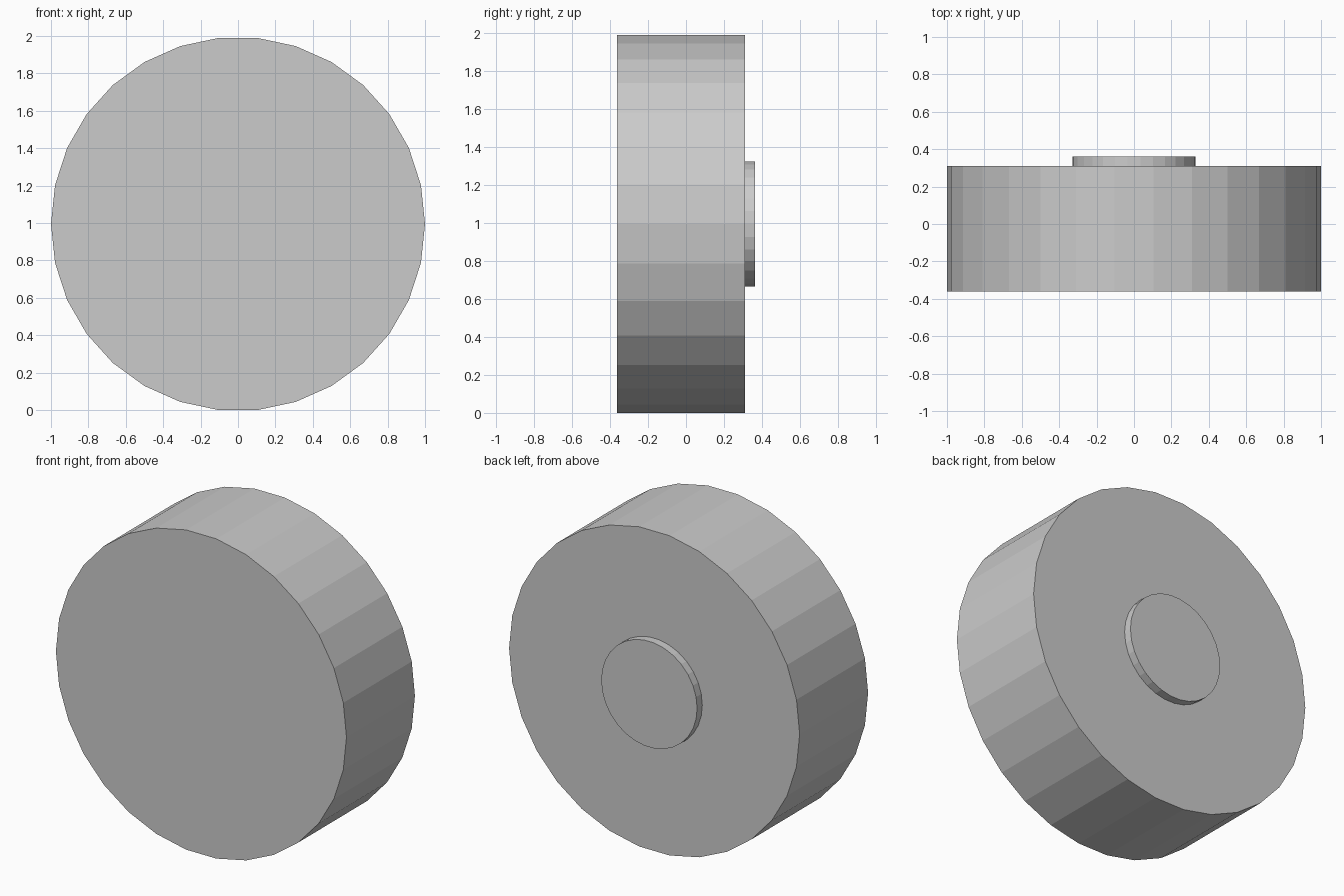
import bpy, bmesh
from math import cos, sin, tau

if "Cube" in bpy.data.objects:
    bpy.data.objects.remove(bpy.data.objects["Cube"])

SIDES = 30
CENTRE_Z = sin(tau * 7 / SIDES)  # lowest flat rests on z = 0 (unit radius)

# Profile along y: (radius, y) for the wheel body, then the raised back hub
PROFILE = [(1.0, -0.362), (1.0, 0.311), (0.33, 0.311), (0.33, 0.362)]


def lathe_y(name, profile, sides, centre_z):
    bm = bmesh.new()
    rings = [[bm.verts.new((r * cos(tau * i / sides), y,
                            centre_z + r * sin(tau * i / sides)))
              for i in range(sides)] for r, y in profile]
    # side walls and back shoulder
    for a, b in zip(rings, rings[1:]):
        for i in range(sides):
            j = (i + 1) % sides
            bm.faces.new((a[i], a[j], b[j], b[i]))
    # end caps
    bm.faces.new(rings[0])
    bm.faces.new(rings[-1])
    bmesh.ops.recalc_face_normals(bm, faces=bm.faces[:])
    mesh = bpy.data.meshes.new(name)
    bm.to_mesh(mesh)
    bm.free()
    obj = bpy.data.objects.new(name, mesh)
    bpy.context.collection.objects.link(obj)
    return obj


# Flat-shaded wheel with its hub
lathe_y("wheel", PROFILE, SIDES, CENTRE_Z)
